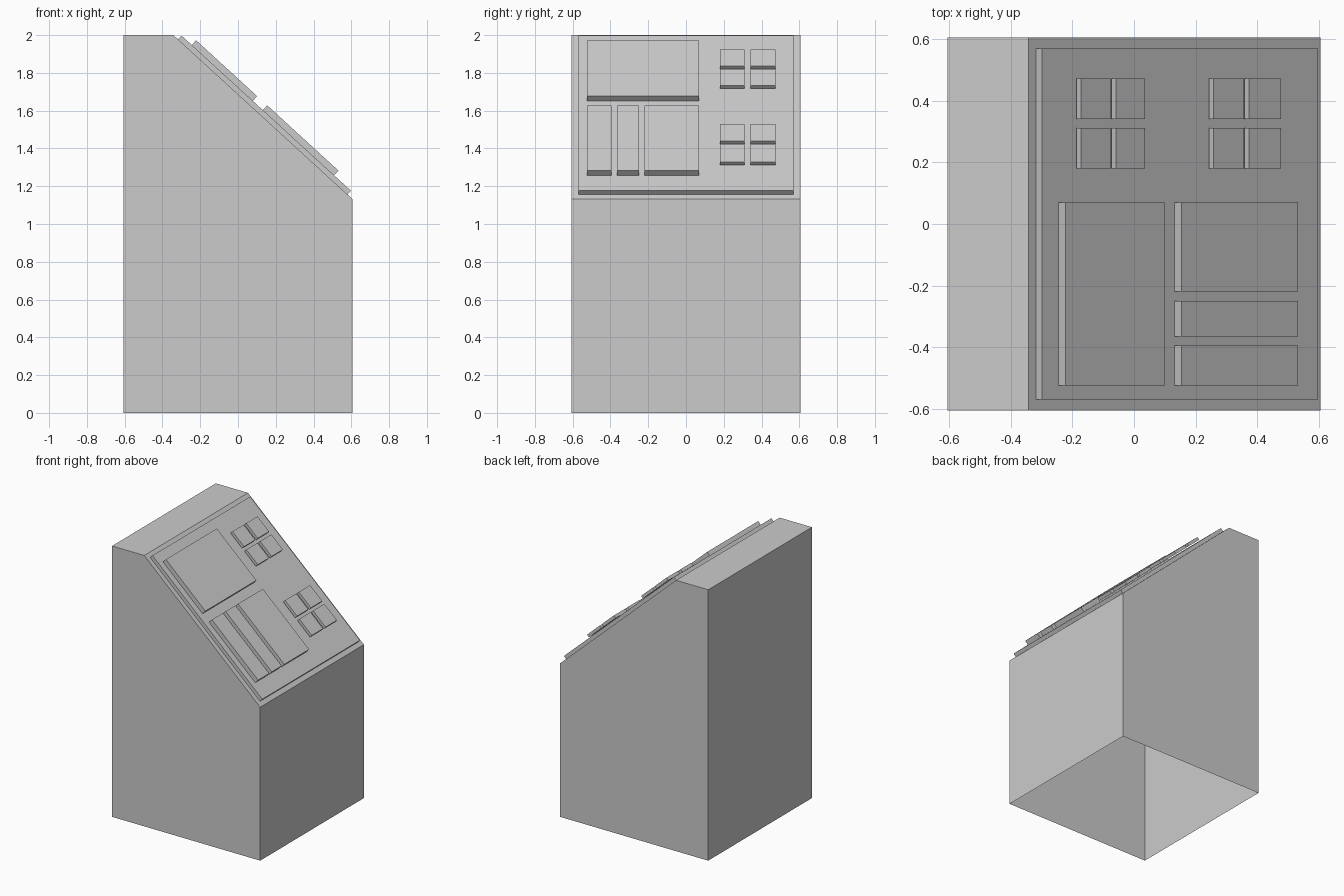
import bpy
import bmesh
from mathutils import Matrix, Vector

default = bpy.data.objects.get("Cube")
if default:
    bpy.data.objects.remove(default, do_unlink=True)

GREY = (0.6, 0.6, 0.6, 1.0)
grey = bpy.data.materials.new("plain grey")
grey.use_nodes = True
grey.diffuse_color = GREY
grey.node_tree.nodes["Principled BSDF"].inputs["Base Color"].default_value = GREY

HALF = 0.605
TOP_EDGE = Vector((-0.342, 0, 2.0))
LOW_EDGE = Vector((HALF, 0, 1.133))

# Frame of the sloping face: local x runs down the slope, z points out of it
down = (LOW_EDGE - TOP_EDGE).normalized()
side = Vector((0, 1, 0))
out = down.cross(side)
SLOPE = Matrix.Translation(TOP_EDGE) @ Matrix((down, side, out)).transposed().to_4x4()


def add_object(name, bm, matrix=None):
    mesh = bpy.data.meshes.new(name)
    bm.to_mesh(mesh)
    bm.free()
    mesh.materials.append(grey)
    obj = bpy.data.objects.new(name, mesh)
    if matrix:
        obj.matrix_world = matrix
    bpy.context.collection.objects.link(obj)
    return obj


def slab(name, s0, s1, y0, y1, h0, h1):
    """Box on the sloping face, given by its extents in the slope frame."""
    bm = bmesh.new()
    size = Matrix.Diagonal((s1 - s0, y1 - y0, h1 - h0, 1))
    centre = Matrix.Translation(((s0 + s1) / 2, (y0 + y1) / 2, (h0 + h1) / 2))
    bmesh.ops.create_cube(bm, size=1, matrix=centre @ size)
    return add_object(name, bm, SLOPE)


# Cabinet: side profile extruded across, open underneath
bm = bmesh.new()
profile = [(-HALF, 0), (HALF, 0), (LOW_EDGE.x, LOW_EDGE.z),
           (TOP_EDGE.x, TOP_EDGE.z), (-HALF, 2.0)]
front = bm.faces.new([bm.verts.new((x, -HALF, z)) for x, z in profile])
extruded = bmesh.ops.extrude_face_region(bm, geom=[front], use_keep_orig=True)
moved = [g for g in extruded["geom"] if isinstance(g, bmesh.types.BMVert)]
bmesh.ops.translate(bm, verts=moved, vec=(0, 2 * HALF, 0))
bmesh.ops.recalc_face_normals(bm, faces=bm.faces)
bottom = [f for f in bm.faces if all(v.co.z < 0.01 for v in f.verts)]
bmesh.ops.delete(bm, geom=bottom, context="FACES_ONLY")
add_object("cabinet", bm)

# Control panel plate
PANEL = 0.027
slab("control_panel", 0.033, 1.249, -0.57, 0.57, 0, PANEL)

# Large screen and the row of three plates below it
PLATE = 0.061
slab("large_screen", 0.107, 0.545, -0.525, 0.07, PANEL, PLATE)
for name, y0, y1 in (("wide_plate", -0.22, 0.07),
                     ("middle_plate", -0.365, -0.25),
                     ("outer_plate", -0.525, -0.395)):
    slab(name, 0.617, 1.129, y0, y1, PANEL, PLATE)

# Two groups of four small buttons
rows = ((0.178, 0.306), (0.331, 0.459), (0.76, 0.894), (0.918, 1.057))
columns = ((0.18, 0.311), (0.341, 0.473))
for r, (s0, s1) in enumerate(rows):
    for c, (y0, y1) in enumerate(columns):
        slab(f"button_row{r + 1}_column{c + 1}", s0, s1, y0, y1, 0.036, 0.058)
